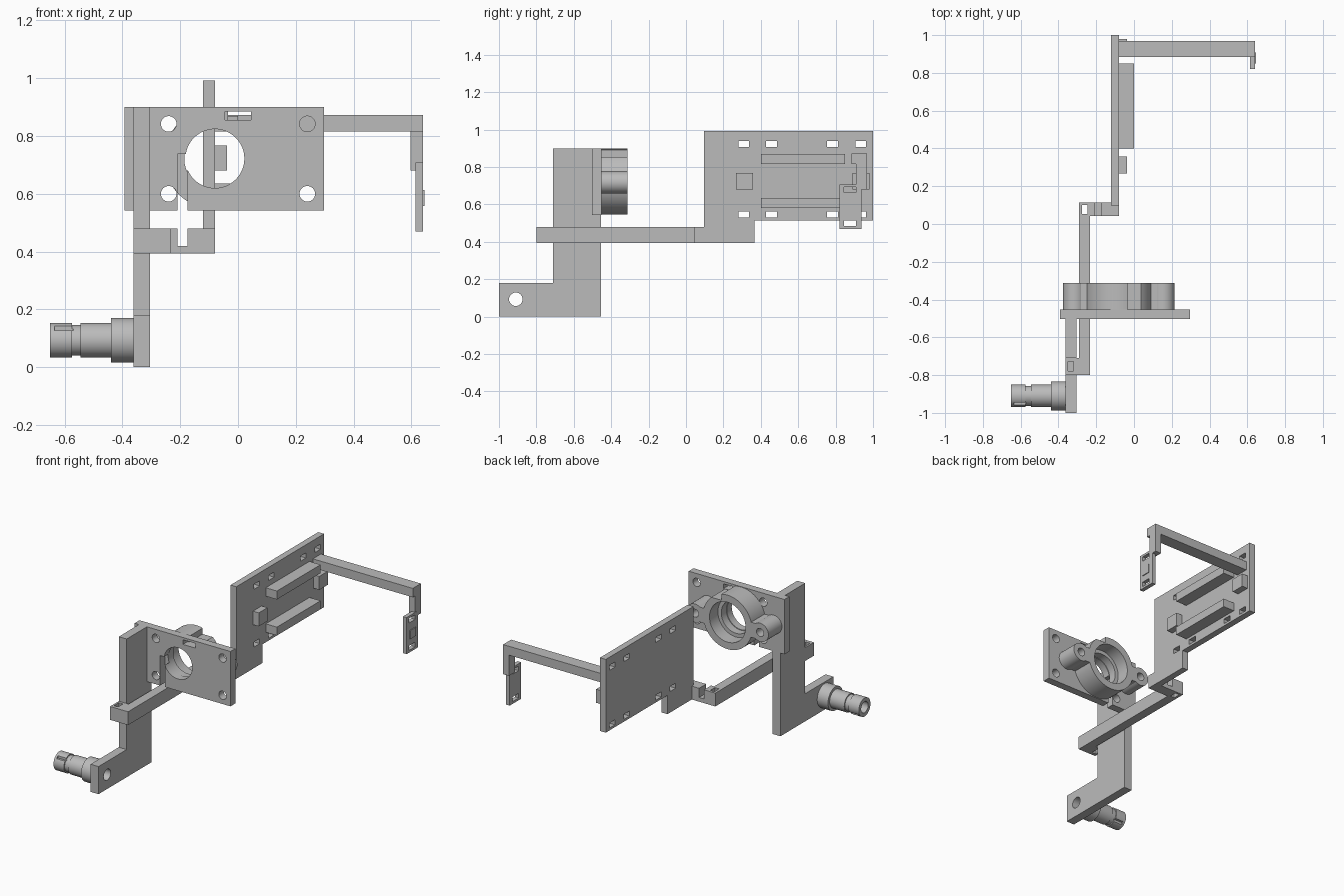
import bpy, math
from mathutils import Vector

if "Cube" in bpy.data.objects:
    bpy.data.objects.remove(bpy.data.objects["Cube"], do_unlink=True)

grey = bpy.data.materials.new("plain grey")
grey.use_nodes = True
grey.diffuse_color = (0.5, 0.5, 0.5, 1)
grey.node_tree.nodes["Principled BSDF"].inputs["Base Color"].default_value = (0.5, 0.5, 0.5, 1)


def box(name, x, y, z):
    """Box from its x, y and z ranges."""
    bpy.ops.mesh.primitive_cube_add(size=1)
    ob = bpy.context.object
    ob.name = name
    for v in ob.data.vertices:
        v.co = Vector([r[0] if c < 0 else r[1] for r, c in zip((x, y, z), v.co)])
    return ob


def rod(name, axis, span, a, b, radius, sides=64):
    """Cylinder along x (a=y, b=z) or y (a=x, b=z)."""
    mid = sum(span) / 2
    loc, rot = ((mid, a, b), (0, math.pi / 2, 0)) if axis == "x" else ((a, mid, b), (math.pi / 2, 0, 0))
    bpy.ops.mesh.primitive_cylinder_add(vertices=sides, radius=radius, depth=abs(span[1] - span[0]),
                                        location=loc, rotation=rot)
    ob = bpy.context.object
    ob.name = name
    return ob


def combine(ob, others, operation):
    """Apply booleans and drop the helper objects."""
    for other in others:
        mod = ob.modifiers.new("bool", 'BOOLEAN')
        mod.operation, mod.solver, mod.object = operation, 'EXACT', other
        bpy.ops.object.select_all(action='DESELECT')
        bpy.context.view_layer.objects.active = ob
        ob.select_set(True)
        bpy.ops.object.modifier_apply(modifier=mod.name)
        bpy.data.objects.remove(other, do_unlink=True)
    return ob


def finish(ob):
    ob.data.materials.clear()
    ob.data.materials.append(grey)
    bpy.ops.object.select_all(action='DESELECT')
    bpy.context.view_layer.objects.active = ob
    ob.select_set(True)
    bpy.ops.object.shade_smooth_by_angle(angle=math.radians(30))


# L-shaped upright with a foot
SX = (-0.362, -0.305)
upright = box("upright", SX, (-0.71, -0.455), (0, 0.90))
combine(upright, [box("foot", SX, (-1.0, -0.455), (0, 0.18))], 'UNION')
combine(upright, [rod("cut", "x", (-0.5, -0.2), -0.91, 0.093, 0.036)], 'DIFFERENCE')
finish(upright)

# Hollow connector barrel, stepped along x
steps = [(-0.44, -0.362, 0.077), (-0.545, -0.43, 0.06), (-0.58, -0.54, 0.053), (-0.65, -0.575, 0.06)]
parts = [rod("connector_barrel", "x", s[:2], -0.91, 0.093, s[2]) for s in steps]
barrel = combine(parts[0], parts[1:], 'UNION')
combine(barrel, [rod("cut", "x", (-0.7, -0.3), -0.91, 0.093, 0.036),
                 box("cut", (-0.635, -0.57), (-0.98, -0.945), (0.127, 0.16)),
                 box("cut", (-0.635, -0.57), (-0.875, -0.84), (0.03, 0.06))], 'DIFFERENCE')
finish(barrel)

# Long bar with a hook at the front and a crosspiece at the back
BZ = (0.393, 0.48)
bar = box("long_bar", (-0.292, -0.232), (-0.80, 0.115), BZ)
combine(bar, [box("hook", (-0.362, -0.232), (-0.80, -0.71), BZ),
              box("crosspiece", (-0.292, -0.08), (0.042, 0.115), BZ)], 'UNION')
combine(bar, [box("cut", (-0.35, -0.32), (-0.777, -0.727), (0.3, 0.6)),
              box("cut", (-0.275, -0.245), (0.053, 0.1), (0.3, 0.6)),
              box("cut", (-0.21, -0.175), (0, 0.2), (0.42, 0.6))], 'DIFFERENCE')
finish(bar)

# Front mounting plate with corner holes, bore and slots
CX, CZ = -0.08, 0.722
plate = box("mounting_plate", (-0.393, 0.297), (-0.502, -0.452), (0.543, 0.90))
cuts = [rod("cut", "y", (-0.6, -0.4), sx * 0.24, z, 0.027, 32) for sx in (-1, 1) for z in (0.60, 0.842)]
cuts += [rod("cut", "y", (-0.6, -0.4), CX, CZ, 0.102),
         box("cut", (-0.21, -0.175), (-0.6, -0.4), (0.5, 0.738)),
         box("cut", (-0.045, 0.045), (-0.6, -0.4), (0.855, 0.885))]
combine(plate, cuts, 'DIFFERENCE')
finish(plate)

# Clamp ring behind the plate, with two drilled lugs
RY = (-0.453, -0.313)
ring = rod("clamp_ring", "y", RY, CX, CZ, 0.176)
for s in (-1, 1):
    combine(ring, [box("neck", sorted((CX, CX + s * 0.235)), RY, (CZ - 0.053, CZ + 0.045)),
                   rod("lug", "y", RY, CX + s * 0.235, CZ - 0.004, 0.06, 48)], 'UNION')
cuts = [rod("cut", "y", (-0.6, -0.2), CX, CZ, 0.106), rod("cut", "y", (-0.40, -0.2), CX, CZ, 0.13),
        box("cut", (-0.035, 0.045), (-0.6, -0.2), (0.853, 0.92))]
cuts += [rod("cut", "y", (-0.44, -0.2), CX + s * 0.235, CZ - 0.004, 0.026, 32) for s in (-1, 1)]
combine(ring, cuts, 'DIFFERENCE')
finish(ring)

# Rear board with a lower tab and rows of slots
PX = (-0.122, -0.08)
board = box("rear_board", PX, (0.097, 1.0), (0.515, 0.992))
combine(board, [box("tab", PX, (0.097, 0.365), (0.393, 0.6))], 'UNION')
combine(board, [box("cut", (-0.2, 0), (y, y + 0.058), (z, z + 0.033))
                for y in (0.28, 0.428, 0.755, 0.905) for z in (0.53, 0.906)], 'DIFFERENCE')
finish(board)

# Rails and blocks on the board
for name, z in (("upper_rail", (0.815, 0.87)), ("lower_rail", (0.58, 0.635))):
    finish(box(name, (-0.08, 0.0), (0.40, 0.85), z))
for name, y in (("front_block", (0.268, 0.357)), ("rear_block", (0.89, 0.98))):
    finish(box(name, (-0.08, -0.038), y, (0.68, 0.768)))

# Side arm with a drop leg
arm = box("side_arm", (-0.08, 0.64), (0.885, 0.968), (0.815, 0.873))
combine(arm, [box("leg", (0.598, 0.64), (0.908, 0.968), (0.68, 0.85))], 'UNION')
finish(arm)

# Slotted bracket hanging from the arm
bracket = box("bracket", (0.614, 0.641), (0.82, 0.937), (0.47, 0.708))
combine(bracket, [box("cut", (0.5, 0.7), (0.845, 0.908), (z, z + 0.03)) for z in (0.485, 0.663)], 'DIFFERENCE')
finish(bracket)
finish(box("bracket_nub", (0.64, 0.646), (0.85, 0.908), (0.557, 0.613)))
